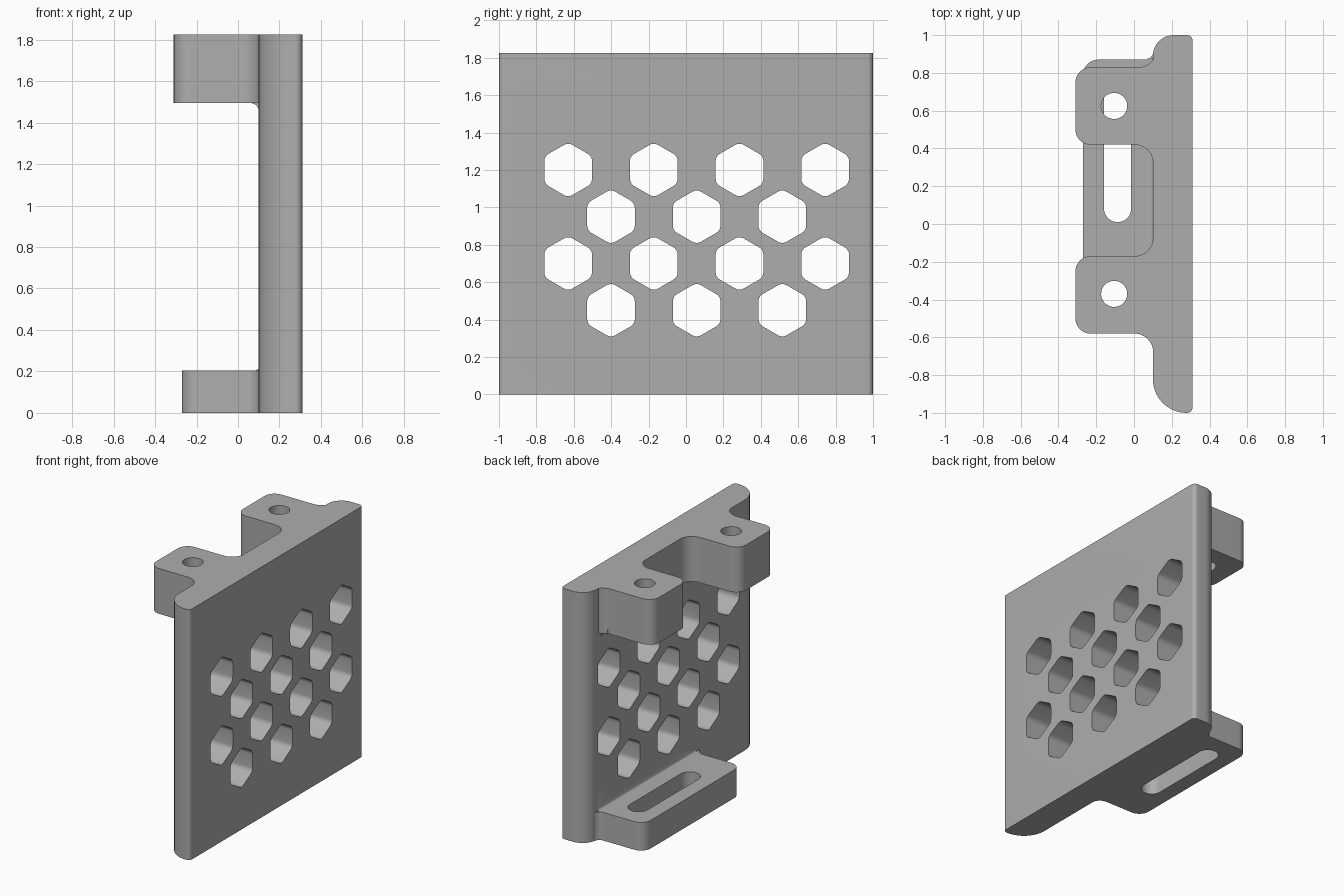
import bpy, bmesh, math
from mathutils import Vector

cube = bpy.data.objects.get("Cube")
if cube:
    bpy.data.objects.remove(cube, do_unlink=True)

grey = bpy.data.materials.new("plain grey")
grey.use_nodes = True
colour = (0.42, 0.42, 0.42, 1)
grey.diffuse_color = colour
grey.node_tree.nodes["Principled BSDF"].inputs["Base Color"].default_value = colour


def rounded(corners, steps=10):
    """Outline with each corner (u, v, radius) replaced by a tangent arc."""
    out = []
    for i, c in enumerate(corners):
        p = Vector(c[:2])
        if len(c) < 3:
            out.append(p)
            continue
        a = (Vector(corners[i - 1][:2]) - p).normalized()
        b = (Vector(corners[(i + 1) % len(corners)][:2]) - p).normalized()
        half = a.angle(b) / 2
        centre = p + (a + b).normalized() * c[2] / math.sin(half)
        start = p + a * c[2] / math.tan(half) - centre
        end = p + b * c[2] / math.tan(half) - centre
        sweep = math.pi - 2 * half
        for k in range(steps + 1):
            t = k / steps
            out.append(centre + (start * math.sin((1 - t) * sweep)
                                 + end * math.sin(t * sweep)) / math.sin(sweep))
    return out


def prism(name, outline, low, high, axis="z"):
    """Extrude a closed outline between two levels along an axis."""
    place = {"x": lambda p: (low, p.x, p.y),
             "y": lambda p: (p.x, low, p.y),
             "z": lambda p: (p.x, p.y, low)}[axis]
    bm = bmesh.new()
    face = bm.faces.new([bm.verts.new(place(p)) for p in outline])
    ext = bmesh.ops.extrude_face_region(bm, geom=[face], use_keep_orig=True)
    shift = Vector([high - low if a == axis else 0 for a in "xyz"])
    bmesh.ops.translate(bm, vec=shift,
                        verts=[g for g in ext["geom"] if isinstance(g, bmesh.types.BMVert)])
    bmesh.ops.recalc_face_normals(bm, faces=bm.faces)
    mesh = bpy.data.meshes.new(name)
    bm.to_mesh(mesh)
    bm.free()
    mesh.materials.append(grey)
    obj = bpy.data.objects.new(name, mesh)
    bpy.context.collection.objects.link(obj)
    return obj


def combine(target, other, operation):
    """Apply a boolean and remove the helper."""
    mod = target.modifiers.new(operation, "BOOLEAN")
    mod.object, mod.operation, mod.solver = other, operation, "EXACT"
    bpy.context.view_layer.objects.active = target
    bpy.ops.object.modifier_apply(modifier=mod.name)
    bpy.data.objects.remove(other, do_unlink=True)


def slot(x, y0, y1, r):
    """Round-ended slot outline."""
    return [Vector((x + r * math.cos(a), (y1 - r if k < 24 else y0 + r) + r * math.sin(a)))
            for k in range(48) for a in [math.pi * (k + 0.5) / 24]]


HEIGHT, TOP_UNDER, LOW_TOP = 1.825, 1.495, 0.205
FACE = 0.102

# Upright plate with rounded ends
plate = prism("mounting_plate", rounded(
    [(0.31, -1, 0.03), (0.1, -1, 0.178), (0.1, 1, 0.11), (0.31, 1, 0.03)]), 0, HEIGHT)

# Upper bracket with two ears
upper = rounded([
    (0.2, -0.8), (FACE, -0.8), (FACE, -0.58, 0.1), (-0.31, -0.58, 0.08),
    (-0.31, -0.17, 0.08), (FACE, -0.17, 0.1), (FACE, 0.42, 0.1),
    (-0.31, 0.42, 0.08), (-0.31, 0.83, 0.08), (0.085, 0.83, 0.1),
    (0.15, 0.965), (0.2, 0.9)])
combine(plate, prism("upper_bracket", upper, TOP_UNDER, HEIGHT), "UNION")

# Lower shelf
lower = rounded([
    (0.2, -0.45), (FACE, -0.45), (FACE, -0.25, 0.07), (-0.27, -0.25, 0.08),
    (-0.27, 0.87, 0.08), (0.08, 0.87, 0.05), (0.145, 0.96), (0.2, 0.9)])
combine(plate, prism("lower_shelf", lower, 0, LOW_TOP), "UNION")


# Fillets where the ears and shelf meet the plate
def fillet(z, r, side, y0, y1):
    far = FACE - r - 0.01
    shape = rounded([(0.15, z - side * 0.03), (far, z - side * 0.03), (far, z),
                     (FACE, z, r), (FACE, z + side * (r + 0.02)),
                     (0.15, z + side * (r + 0.02))], 8)
    combine(plate, prism("fillet", shape, y0, y1, "y"), "UNION")


for y0, y1 in ((-0.585, -0.165), (0.415, 0.835)):
    fillet(TOP_UNDER, 0.045, -1, y0, y1)
fillet(LOW_TOP, 0.02, 1, -0.255, 0.875)

# Screw holes and adjustment slot
for y in (-0.37, 0.625):
    combine(plate, prism("screw_hole", slot(-0.105, y - 0.069, y + 0.069, 0.069), 1.3, 2), "DIFFERENCE")
combine(plate, prism("slot_cutter", slot(-0.087, 0.01, 0.74, 0.072), -0.1, 0.4), "DIFFERENCE")

# Honeycomb openings with softened corners
for row in range(4):
    odd = row % 2
    for col in range(4 - odd):
        y, z = -0.63 + 0.458 * (col + odd / 2), 1.2 - 0.25 * row
        angles = [math.radians(60 * k + 30) for k in range(6)]
        hexagon = rounded([(y + 0.147 * math.cos(a), z + 0.147 * math.sin(a), 0.045)
                           for a in angles], 5)
        combine(plate, prism("hex_cutter", hexagon, -0.05, 0.5, "x"), "DIFFERENCE")

# Smooth the curved walls, keep hard edges
bpy.ops.object.select_all(action="DESELECT")
plate.select_set(True)
bpy.context.view_layer.objects.active = plate
bpy.ops.object.shade_smooth_by_angle(angle=math.radians(30))
